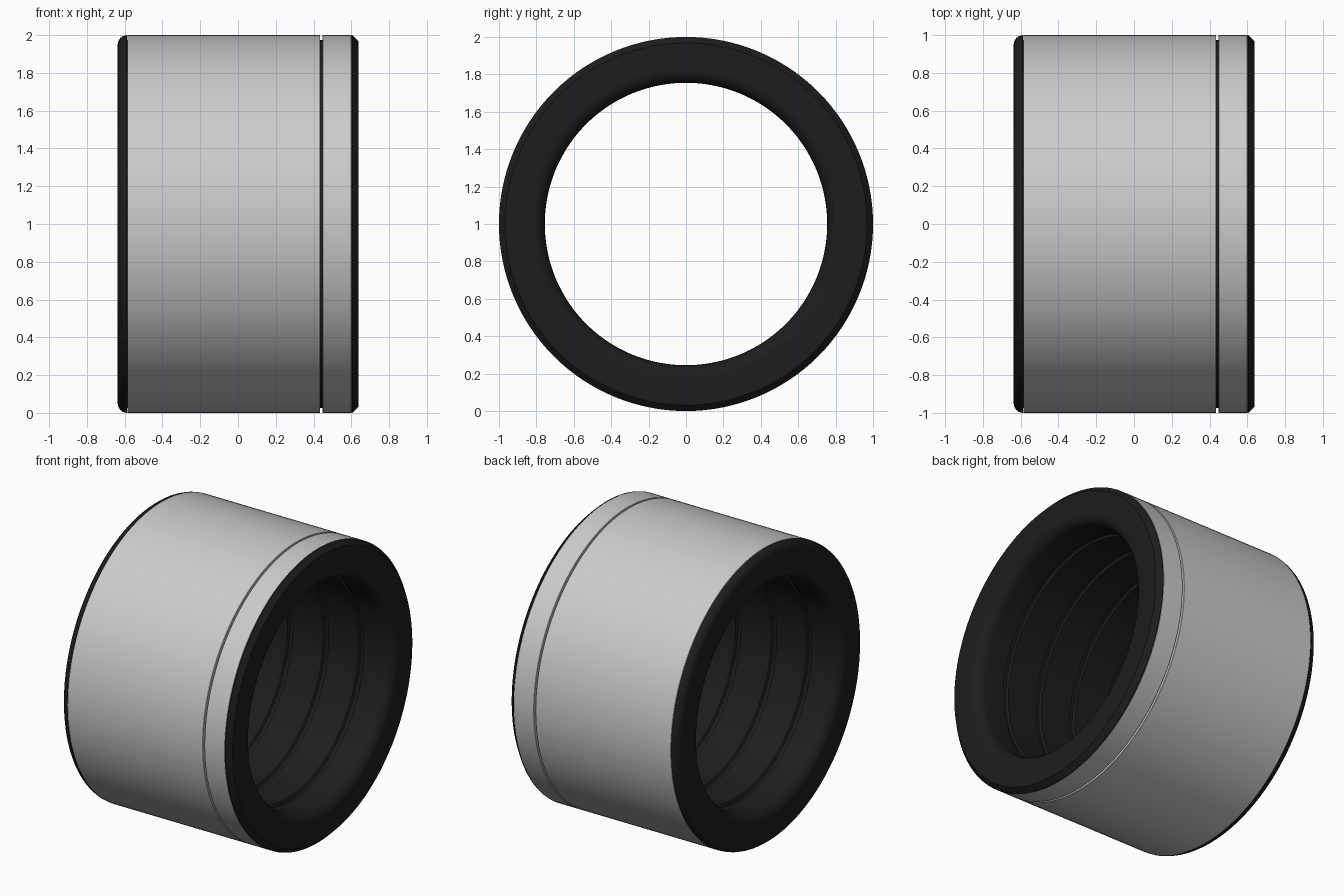
import bpy, bmesh, math

if "Cube" in bpy.data.objects:
    bpy.data.objects.remove(bpy.data.objects["Cube"])

SEGMENTS = 128


def material(name, color):
    m = bpy.data.materials.new(name)
    m.diffuse_color = color
    m.use_nodes = True
    m.node_tree.nodes["Principled BSDF"].inputs["Base Color"].default_value = m.diffuse_color
    return m


def lathe(name, profile, mat=None):
    """Revolve a closed (x, radius) profile round the x axis at z = 1."""
    bm = bmesh.new()
    rings = []
    for i in range(SEGMENTS):
        a = 2 * math.pi * i / SEGMENTS
        rings.append([bm.verts.new((x, r * math.sin(a), 1 + r * math.cos(a)))
                      for x, r in profile])
    n = len(profile)
    for i in range(SEGMENTS):
        p, q = rings[i], rings[(i + 1) % SEGMENTS]
        for j in range(n):
            k = (j + 1) % n
            bm.faces.new((p[j], p[k], q[k], q[j]))
    bmesh.ops.recalc_face_normals(bm, faces=bm.faces)
    mesh = bpy.data.meshes.new(name)
    bm.to_mesh(mesh)
    bm.free()
    ob = bpy.data.objects.new(name, mesh)
    bpy.context.collection.objects.link(ob)
    if mat:
        mesh.materials.append(mat)
    bpy.ops.object.select_all(action='DESELECT')
    ob.select_set(True)
    bpy.context.view_layer.objects.active = ob
    bpy.ops.object.shade_smooth_by_angle(angle=math.radians(32))
    return ob


def arc(cx, cr, rad, start, end, steps=6):
    pts = []
    for i in range(steps + 1):
        a = math.radians(start + (end - start) * i / steps)
        pts.append((cx + rad * math.cos(a), cr + rad * math.sin(a)))
    return pts


black = material("black_rubber", (0.012, 0.012, 0.012, 1))
END, BORE = 0.637, 0.755

# Black liner: rounded left rim, chamfered right rim, seats for the metal bands
profile = arc(-END + 0.05, 0.95, 0.05, 180, 90)
profile += [(-0.587, 0.975), (0.60, 0.975), (0.60, 1.0), (0.605, 1.0), (END, 0.968)]
# rounded mouth on the right, shallow bore grooves, rounded mouth on the left
profile += arc(END - 0.07, BORE + 0.07, 0.07, 0, -90)
for x in (0.40, 0.135, -0.135, -0.40):
    profile += [(x + 0.02, BORE), (x + 0.012, BORE + 0.015),
                (x - 0.012, BORE + 0.015), (x - 0.02, BORE)]
profile += arc(-END + 0.07, BORE + 0.07, 0.07, -90, -180)
lathe("liner", profile, black)

# Grey outer bands with a narrow dark gap between them
for name, x0, x1 in (("main_sleeve", -0.586, 0.435), ("end_band", 0.447, 0.60)):
    lathe(name, [(x0, 0.975), (x0, 0.998), (x0 + 0.002, 1.0),
                 (x1 - 0.002, 1.0), (x1, 0.998), (x1, 0.975)])
